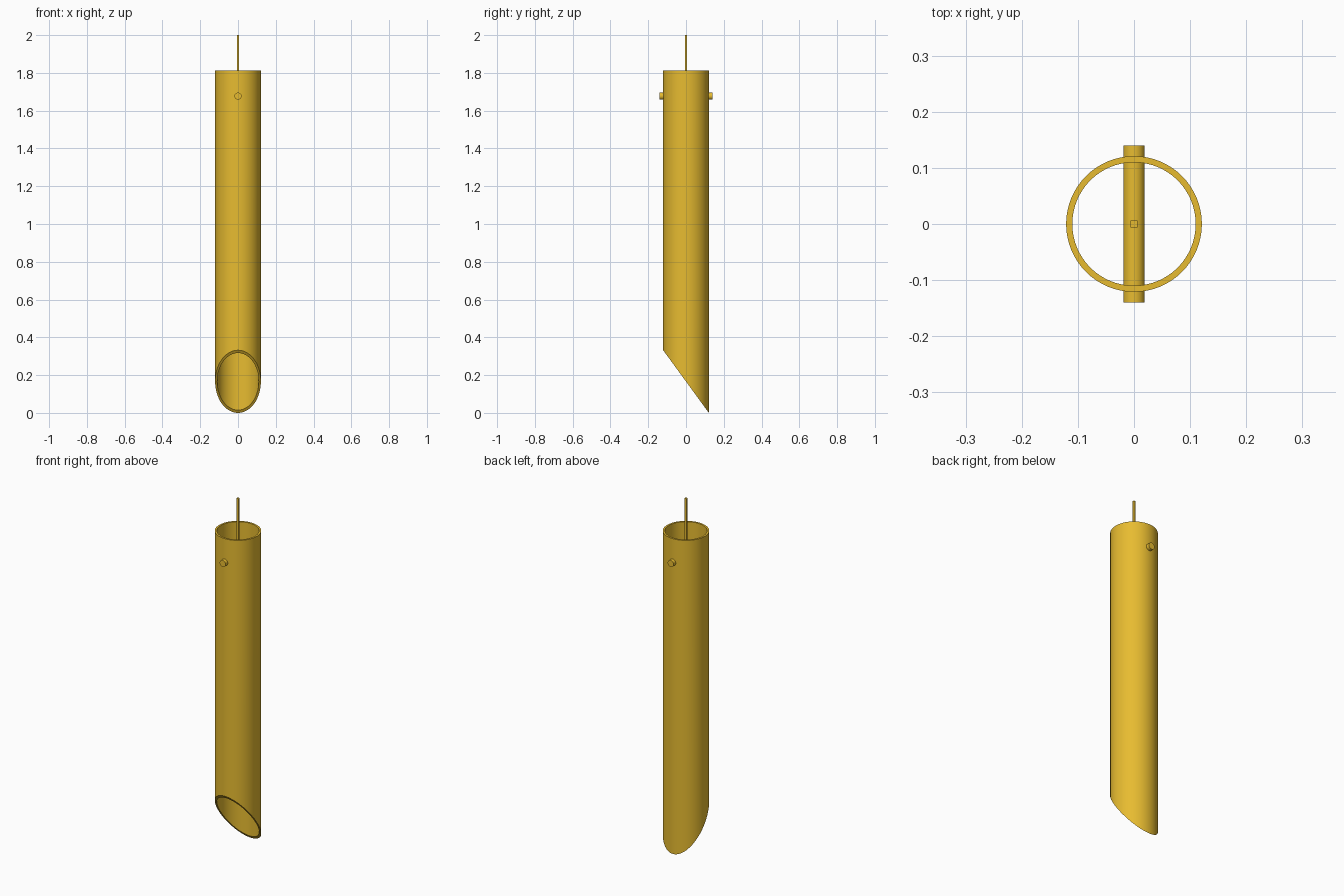
import bpy, bmesh, math

if "Cube" in bpy.data.objects:
    bpy.data.objects.remove(bpy.data.objects["Cube"])

R_OUT, R_IN, TOP = 0.121, 0.11, 1.813
CUT_MID, CUT_RISE = 0.166, 0.166 / R_OUT   # slanted cut plane, lowest at the back
SEG = 64
PIN_Z = 1.677

mat = bpy.data.materials.new("amber")
mat.diffuse_color = (0.80, 0.50, 0.03, 1)
mat.use_nodes = True
mat.node_tree.nodes["Principled BSDF"].inputs["Base Color"].default_value = mat.diffuse_color


def finish(obj, name):
    obj.name = name
    obj.data.materials.append(mat)
    bpy.ops.object.select_all(action='DESELECT')
    obj.select_set(True)
    bpy.context.view_layer.objects.active = obj
    bpy.ops.object.shade_smooth_by_angle(angle=math.radians(35))


# Hollow tube with square-cut top and slanted lower opening
bm = bmesh.new()


def ring(r, slanted):
    verts = []
    for i in range(SEG):
        a = 2 * math.pi * i / SEG
        x, y = r * math.cos(a), r * math.sin(a)
        verts.append(bm.verts.new((x, y, CUT_MID - CUT_RISE * y if slanted else TOP)))
    return verts


rings = [ring(R_OUT, True), ring(R_OUT, False), ring(R_IN, False), ring(R_IN, True)]
for k in range(4):
    a, b = rings[k], rings[(k + 1) % 4]
    for i in range(SEG):
        j = (i + 1) % SEG
        bm.faces.new((a[i], a[j], b[j], b[i]))
bmesh.ops.recalc_face_normals(bm, faces=bm.faces)
mesh = bpy.data.meshes.new("tube_shade")
bm.to_mesh(mesh)
bm.free()
tube = bpy.data.objects.new("tube_shade", mesh)
bpy.context.collection.objects.link(tube)
finish(tube, "tube_shade")

# Cross pin passing through both walls
bpy.ops.mesh.primitive_cylinder_add(vertices=32, radius=0.019, depth=0.28,
                                    location=(0, 0, PIN_Z), rotation=(math.pi / 2, 0, 0))
finish(bpy.context.object, "cross_pin")

# Square hanging cord rising from the pin
bpy.ops.mesh.primitive_cube_add(size=1, location=(0, 0, (PIN_Z + 2) / 2))
cord = bpy.context.object
cord.scale = (0.0125, 0.0125, 2 - PIN_Z)
finish(cord, "hanging_cord")
